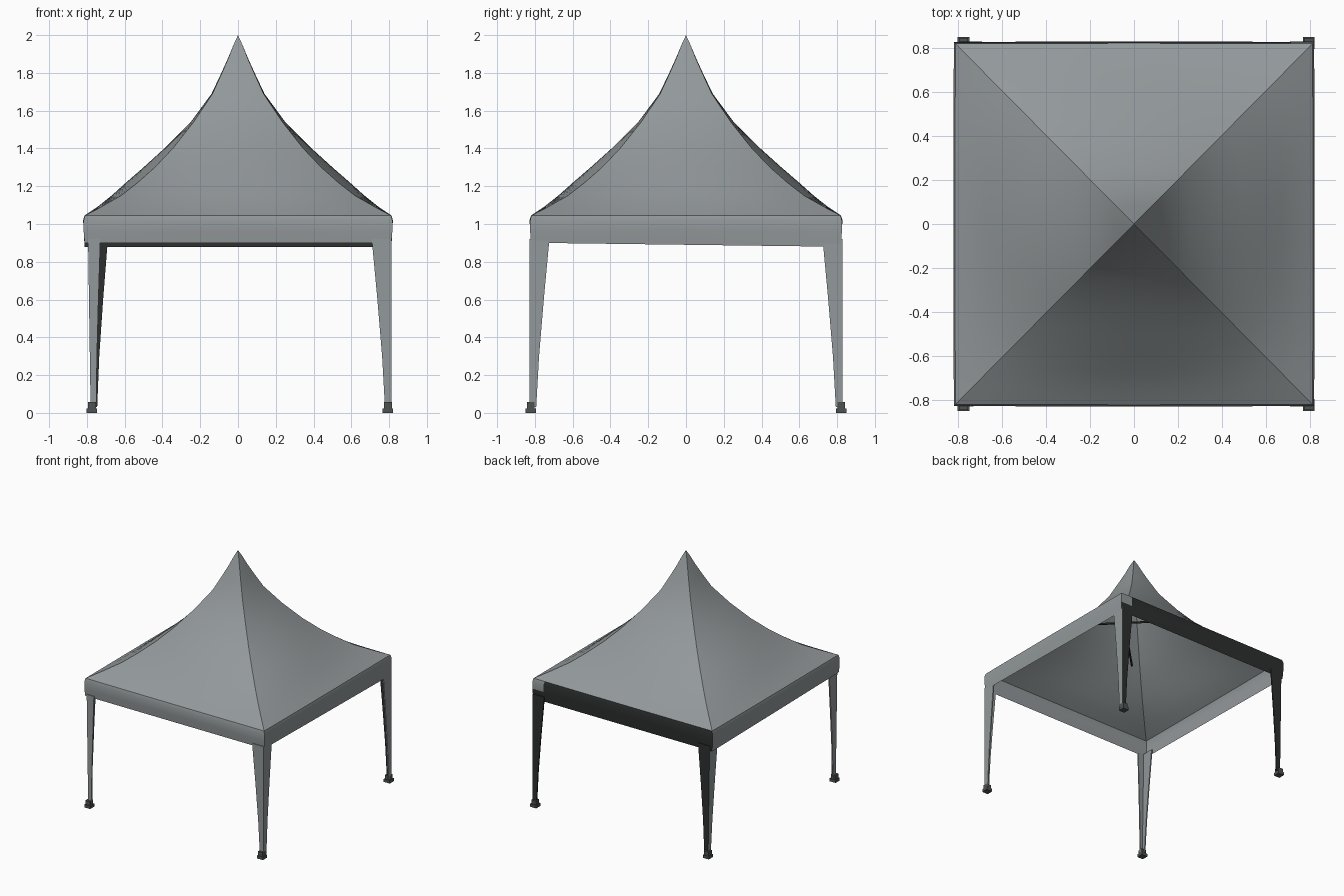
import bpy, bmesh
from mathutils import Vector

cube = bpy.data.objects.get("Cube")
if cube:
    bpy.data.objects.remove(cube, do_unlink=True)


def material(name, r, g, b):
    m = bpy.data.materials.new(name)
    m.use_nodes = True
    m.diffuse_color = (r, g, b, 1)
    m.node_tree.nodes["Principled BSDF"].inputs["Base Color"].default_value = (r, g, b, 1)
    return m


GREY = material("canvas grey", 0.29, 0.315, 0.325)
DARK = material("dark canvas", 0.026, 0.028, 0.028)
STEEL = material("foot grey", 0.08, 0.085, 0.085)


def finish(name, bm, mats, thickness=0, recalc=True):
    if recalc:
        bmesh.ops.recalc_face_normals(bm, faces=bm.faces)
    mesh = bpy.data.meshes.new(name)
    bm.to_mesh(mesh)
    bm.free()
    ob = bpy.data.objects.new(name, mesh)
    bpy.context.collection.objects.link(ob)
    for m in mats:
        mesh.materials.append(m)
    if thickness:
        mod = ob.modifiers.new("thickness", "SOLIDIFY")
        mod.thickness = thickness
        mod.offset = -1
    bpy.ops.object.select_all(action="DESELECT")
    ob.select_set(True)
    bpy.context.view_layer.objects.active = ob
    return ob


STEPS = 16


def square_ring(bm, z, corner, middle, tilt=0):
    """Square ring whose sides bow from the corner radius out to the middle radius."""
    ring = []
    for dx, dy in ((0, -1), (1, 0), (0, 1), (-1, 0)):
        for i in range(STEPS):
            t = 2 * i / STEPS - 1
            out = corner + (middle - corner) * (1 - t * t)
            x, y = dx * out - dy * t * corner, dy * out + dx * t * corner
            ring.append(bm.verts.new((x, y * 1.01, z - tilt * y)))
    return ring


def bridge(bm, a, b):
    n = len(a)
    return [bm.faces.new((a[i], a[(i + 1) % n], b[(i + 1) % n], b[i])) for i in range(n)]


# Swept peak roof: height, ridge radius, mid-face radius
bm = bmesh.new()
profile = [(1.045, .81, .812), (1.09, .725, .745), (1.15, .62, .67), (1.22, .53, .592),
           (1.3, .44, .5), (1.4, .345, .39), (1.54, .235, .25), (1.69, .135, .14),
           (1.8, .085, .088), (1.88, .05, .052), (1.95, .023, .023)]
rings = [square_ring(bm, *p) for p in profile]
for a, b in zip(rings, rings[1:]):
    bridge(bm, a, b)
tip = bm.verts.new((0, 0, 2))
top = rings[-1]
for i in range(len(top)):
    bm.faces.new((top[i], top[(i + 1) % len(top)], tip))
finish("peak_roof", bm, [GREY])
bpy.ops.object.shade_smooth_by_angle(angle=0.6)

# Valance band, dark on the back except for one upper corner patch
bm = bmesh.new()
bands = [(.89, .812, .812, .013), (.96, .817, .817, 0), (1.02, .817, .82, 0), (1.045, .81, .812, 0)]
rings = [square_ring(bm, *p) for p in bands]
for a, b in zip(rings, rings[1:]):
    bridge(bm, a, b)
bm.normal_update()
for f in bm.faces:
    c = f.calc_center_median()
    patch = c.x > .7 and c.z > .95
    f.material_index = int(c.y > .8 and not patch)
finish("valance", bm, [GREY, DARK])
bpy.ops.object.shade_smooth_by_angle(angle=0.6)

# Tapered angle-section legs, each of two panels meeting at the outer corner
for sx, side in ((1, "left"), (-1, "right")):
    for sy, end in ((-1, "front"), (1, "back")):
        bm = bmesh.new()
        front_narrow = sx < 0 and sy < 0
        rows = []
        for z, w in ((.03, .035), (.3, .05), (.6, .075), (.92, .105)):
            wx = .03 + (w - .035) * .5 if front_narrow else w
            ox = .813 if sx > 0 else .795 - .015 * (1 - z)
            oy = .828
            rows.append([bm.verts.new((sx * x, sy * y, z)) for x, y in
                         ((ox - wx, oy), (ox, oy), (ox, oy - w))])
        for a, b in zip(rows, rows[1:]):
            for i in range(2):
                loop = (a[i], a[i + 1], b[i + 1], b[i])
                f = bm.faces.new(loop if sx * sy < 0 else loop[::-1])
                f.material_index = int(sy > 0 and i == 0)
        bm.normal_update()
        # Make the panels face outward so their thickness grows inward
        for f in bm.faces:
            if f.normal.dot(Vector((sx, sy, 0))) < 0:
                f.normal_flip()
        finish(f"{end}_{side}_leg", bm, [GREY, DARK], .01, recalc=False)

        # Foot: a flared base pad and a collar
        bm = bmesh.new()
        fx = .793 if sx > 0 else -.774
        for size, z, height in ((.054, .012, .024), (.042, .04, .034)):
            made = bmesh.ops.create_cube(bm, size=1)["verts"]
            for v in made:
                v.co = Vector((v.co.x * size + fx, v.co.y * size + sy * .822, v.co.z * height + z))
        finish(f"{end}_{side}_foot", bm, [STEEL])


# Thin frame bars under the roof at the back left corner
def bar(name, start, end, radius):
    curve = bpy.data.curves.new(name, "CURVE")
    curve.dimensions = "3D"
    curve.bevel_depth = radius
    curve.bevel_resolution = 1
    curve.use_fill_caps = True
    line = curve.splines.new("POLY")
    line.points.add(1)
    for p, co in zip(line.points, (start, end)):
        p.co = (*co, 1)
    curve.materials.append(DARK)
    bpy.context.collection.objects.link(bpy.data.objects.new(name, curve))


bar("corner_brace", (.81, .39, .95), (.39, .81, .95), .008)
bar("diagonal_bar", (.6, .6, .95), (.13, .13, .95), .008)
